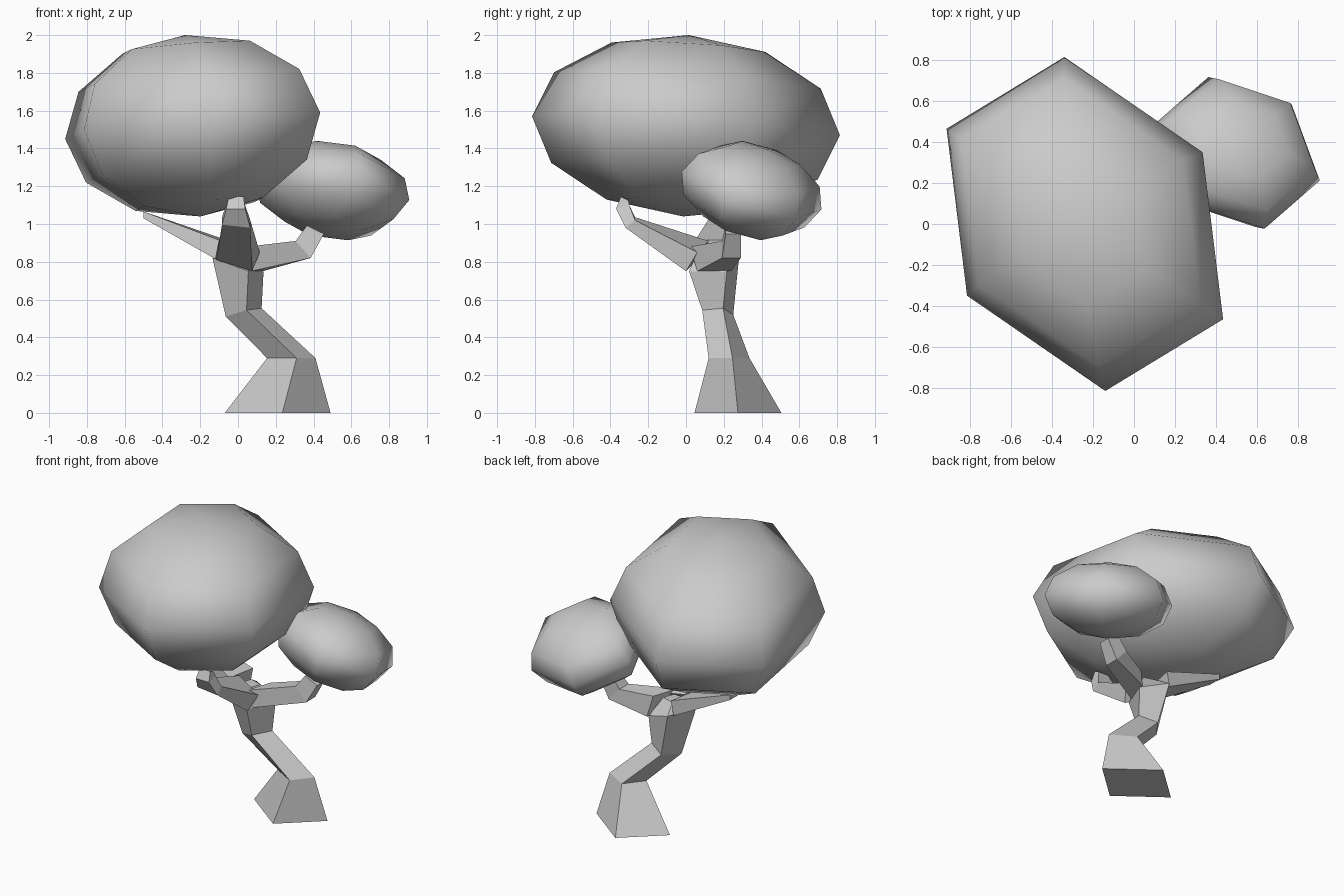
import bpy
import bmesh
from math import sin, cos, pi
from mathutils import Vector

default = bpy.data.objects.get("Cube")
if default:
    bpy.data.objects.remove(default, do_unlink=True)

grey = bpy.data.materials.new("plain_grey")
grey.use_nodes = True
grey_value = (0.6, 0.6, 0.6, 1)
grey.diffuse_color = grey_value
grey.node_tree.nodes["Principled BSDF"].inputs["Base Color"].default_value = grey_value


def finish(bm, name, smooth):
    """Turn a bmesh into a named object with the shared material."""
    bmesh.ops.recalc_face_normals(bm, faces=bm.faces[:])
    for face in bm.faces:
        face.smooth = smooth
    mesh = bpy.data.meshes.new(name)
    bm.to_mesh(mesh)
    bm.free()
    mesh.materials.append(grey)
    obj = bpy.data.objects.new(name, mesh)
    bpy.context.collection.objects.link(obj)
    return obj


def bridge(bm, lower, upper):
    count = len(lower)
    for i in range(count):
        j = (i + 1) % count
        bm.faces.new((lower[i], lower[j], upper[j], upper[i]))


def limb(name, sections, diamond=False):
    """Loft four-sided sections, each given as centre, side and up half-axes."""
    bm = bmesh.new()
    rings = []
    for section in sections:
        centre, side, up = map(Vector, section)
        if diamond:
            offsets = (side, up, -side, -up)
        else:
            offsets = (side + up, up - side, -side - up, side - up)
        rings.append([bm.verts.new(centre + offset) for offset in offsets])
    for lower, upper in zip(rings, rings[1:]):
        bridge(bm, lower, upper)
    bm.faces.new(rings[0])
    bm.faces.new(rings[-1])
    return finish(bm, name, False)


def foliage(name, centre, first, second, pole, segments=6, bands=6):
    """Six-sided ellipsoid; first and second are adjacent equator corners."""
    centre, first, second, pole = map(Vector, (centre, first, second, pole))
    across = (second - first * cos(pi / 3)) / sin(pi / 3)
    bm = bmesh.new()
    rings = []
    for band in range(1, bands):
        latitude = pi * band / bands - pi / 2
        ring = []
        for step in range(segments):
            turn = 2 * pi * step / segments
            spoke = first * cos(turn) + across * sin(turn)
            ring.append(bm.verts.new(centre + spoke * cos(latitude) + pole * sin(latitude)))
        rings.append(ring)
    for lower, upper in zip(rings, rings[1:]):
        bridge(bm, lower, upper)
    # Close both poles with triangle fans
    for ring, tip in ((rings[0], centre - pole), (rings[-1], centre + pole)):
        apex = bm.verts.new(tip)
        for i in range(segments):
            bm.faces.new((ring[i], ring[(i + 1) % segments], apex))
    return finish(bm, name, True)


# Crooked trunk with a diamond cross-section
limb("trunk", [
    ((0.21, 0.275, 0), (0.28, 0, 0), (0.025, -0.23, 0)),
    ((0.282, 0.228, 0.29), (0.128, 0.018, 0), (0.028, -0.108, 0)),
    ((0.03, 0.168, 0.532), (0.095, 0.028, 0.022), (0.015, -0.082, 0.012)),
    ((0, 0.148, 0.783), (0.135, 0.068, -0.037), (0.055, -0.132, -0.033)),
    ((0, 0.13, 0.87), (0.06, 0.03, 0), (0.03, -0.06, 0)),
], diamond=True)

# Three tapering branches
limb("front_branch", [
    ((0, 0.06, 0.83), (0.095, -0.03, -0.03), (0.02, 0.03, 0.05)),
    ((-0.01, -0.295, 1.008), (0.075, 0, -0.008), (0, 0.025, 0.02)),
    ((-0.012, -0.335, 1.09), (0.05, 0, 0), (0, 0.035, 0.01)),
    ((-0.01, -0.325, 1.135), (0.04, 0, 0), (0, 0.02, -0.01)),
])
limb("left_branch", [
    ((0.09, 0.13, 0.815), (0.03, 0.09, 0), (-0.01, -0.02, 0.065)),
    ((0.345, 0.24, 0.865), (0, 0.05, 0), (-0.04, 0, 0.045)),
    ((0.41, 0.25, 0.97), (0, 0.04, 0), (-0.045, 0, 0.022)),
])
limb("right_branch", [
    ((-0.09, 0.15, 0.865), (0.02, 0.1, 0), (0.01, 0, 0.05)),
    ((-0.5, 0.19, 1.048), (0, 0.045, 0), (0, 0, 0.018)),
])

# Two tilted clumps of leaves
foliage("large_foliage", (-0.24, 0, 1.52),
        (0.575, 0.35, 0.02), (-0.1, 0.815, -0.05), (-0.04, 0.015, 0.48))
foliage("small_foliage", (0.5, 0.347, 1.177),
        (0.407, -0.135, -0.05), (0.27, 0.235, -0.15), (0.06, 0.08, 0.217))
